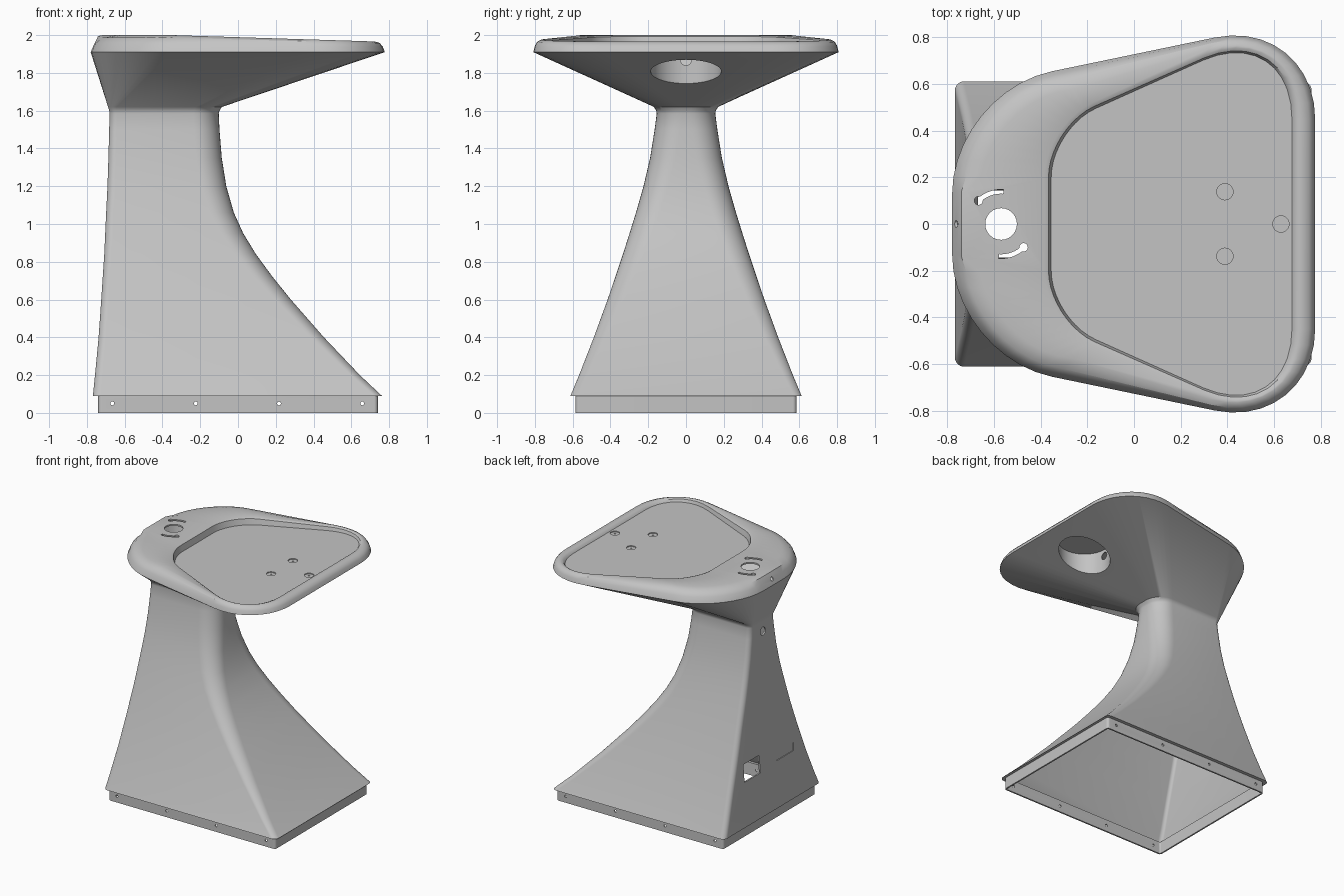
import bpy, bmesh, math
from mathutils import Vector, Matrix

cube = bpy.data.objects.get("Cube")
if cube:
    bpy.data.objects.remove(cube, do_unlink=True)

grey = bpy.data.materials.new("light_grey")
grey.use_nodes = True
COLOUR = (0.55, 0.55, 0.55, 1)
grey.diffuse_color = COLOUR
grey.node_tree.nodes["Principled BSDF"].inputs["Base Color"].default_value = COLOUR

K = 10          # segments per rounded corner
WALL = 0.012    # shell thickness


def make(name, bm):
    mesh = bpy.data.meshes.new(name)
    bm.to_mesh(mesh)
    bm.free()
    ob = bpy.data.objects.new(name, mesh)
    bpy.context.collection.objects.link(ob)
    mesh.materials.append(grey)
    return ob


def activate(ob):
    bpy.ops.object.select_all(action='DESELECT')
    ob.select_set(True)
    bpy.context.view_layer.objects.active = ob


def apply_mod(ob, kind, **settings):
    mod = ob.modifiers.new(kind, kind)
    for key, value in settings.items():
        setattr(mod, key, value)
    activate(ob)
    bpy.ops.object.modifier_apply(modifier=mod.name)


def outline(xb, xf, yb, yf, rb, rf):
    """Four-cornered outline with rounded corners, counter-clockwise from above."""
    c = [Vector(p) for p in ((xf, -yf), (xf, yf), (xb, yb), (xb, -yb))]
    pts = []
    for i, r in enumerate((rf, rf, rb, rb)):
        p = c[i]
        d0, d1 = (c[i - 1] - p).normalized(), (c[(i + 1) % 4] - p).normalized()
        a, b = p + d0 * r, p + d1 * r
        h0, h1 = p + d0 * r * 0.45, p + d1 * r * 0.45
        for k in range(K + 1):
            t = k / K
            s = 1 - t
            pts.append(a * s**3 + h0 * 3 * s * s * t + h1 * 3 * s * t * t + b * t**3)
    return pts


def loft(rings, cap):
    bm = bmesh.new()
    rows = [[bm.verts.new(p) for p in ring] for ring in rings]
    n = len(rows[0])
    for lo, hi in zip(rows, rows[1:]):
        for i in range(n):
            j = (i + 1) % n
            bm.faces.new((lo[i], lo[j], hi[j], hi[i]))
    if cap:
        bm.faces.new(rows[-1])
    return bm


def flat(pts, z):
    return [(p.x, p.y, z) for p in pts]


def cut(ob, pts, depth, place):
    """Subtract a prism: 2D outline extruded along its local z, then placed."""
    n = len(pts)
    bm = loft([[(x, y, 0) for x, y in pts], [(x, y, depth) for x, y in pts]], True)
    bm.verts.ensure_lookup_table()
    bm.faces.new([bm.verts[i] for i in reversed(range(n))])
    bmesh.ops.transform(bm, matrix=place, verts=bm.verts)
    bmesh.ops.recalc_face_normals(bm, faces=bm.faces)
    cutter = make("cutter", bm)
    cutter.hide_render = True
    apply_mod(ob, 'BOOLEAN', operation='DIFFERENCE', solver='EXACT', object=cutter)
    bpy.data.objects.remove(cutter, do_unlink=True)


def disc(r, n=24):
    return [(r * math.cos(2 * math.pi * i / n), r * math.sin(2 * math.pi * i / n)) for i in range(n)]


def at(x, y, z):
    return Matrix.Translation((x, y, z))


ALONG_X = Matrix(((0, 0, 1, 0), (1, 0, 0, 0), (0, 1, 0, 0), (0, 0, 0, 1)))  # local x,y -> y,z
ALONG_Y = Matrix(((1, 0, 0, 0), (0, 0, 1, 0), (0, 1, 0, 0), (0, 0, 0, 1)))  # local x,y -> x,z

# Pedestal sections: z, back x, front x, half width, back radius, front radius
sections = [
    (0.00, -0.74, 0.74, 0.585, 0.02, 0.02),
    (0.09, -0.74, 0.74, 0.585, 0.02, 0.02),
    (0.09, -0.768, 0.762, 0.612, 0.04, 0.04),
    (0.20, -0.757, 0.645, 0.566, 0.04, 0.05),
    (0.40, -0.738, 0.455, 0.488, 0.04, 0.07),
    (0.60, -0.724, 0.280, 0.415, 0.04, 0.09),
    (0.72, -0.716, 0.183, 0.374, 0.04, 0.10),
    (0.84, -0.708, 0.095, 0.334, 0.04, 0.11),
    (0.95, -0.703, 0.028, 0.299, 0.04, 0.12),
    (1.06, -0.698, -0.022, 0.265, 0.04, 0.125),
    (1.20, -0.691, -0.062, 0.225, 0.04, 0.13),
    (1.35, -0.686, -0.086, 0.190, 0.04, 0.135),
    (1.50, -0.682, -0.098, 0.166, 0.04, 0.135),
    (1.585, -0.68, -0.102, 0.155, 0.04, 0.135),
    (1.60, -0.682, -0.098, 0.158, 0.04, 0.135),
    (1.62, -0.688, -0.085, 0.170, 0.045, 0.14),
]
rings = [flat(outline(xb, xf, y, y, rb, rf), z) for z, xb, xf, y, rb, rf in sections]

# Head: flared underside, rounded rim, recessed top panel
RIM_Z, PANEL_Z = 1.91, 1.945
rim = outline(-0.78, 0.777, 0.566, 0.889, 0.436, 0.44)
panel = outline(-0.355, 0.677, 0.41, 0.873, 0.21, 0.42)
rings.append(flat(rim, RIM_Z))


def top_z(x):
    return 2.0 - 0.033 * min(1, max(0, (x + 0.35) / 1.05))


for front, back, tail in (((0.01, 0.5), (0.02, 0.5), (0.02, 0.5)),
                          ((0.027, 0.85), (0.055, 0.85), (0.04, 0.95)),
                          ((0.055, 1.0), (0.12, 1.0), (0.065, 1.0))):
    ring = []
    for r, p in zip(rim, panel):
        d, f = tail if r.x < -0.7 and abs(r.y) < 0.16 else back if r.x < -0.3 else front
        q = r + (p - r).normalized() * d
        ring.append((q.x, q.y, RIM_Z + f * (top_z(q.x) - RIM_Z)))
    rings.append(ring)
for d, drop in ((0.03, 0.0), (0.012, 0.007)):
    ring = []
    for r, p in zip(rim, panel):
        q = p + (r - p).normalized() * d
        ring.append((q.x, q.y, top_z(q.x) - drop))
    rings.append(ring)
rings.append(flat(panel, PANEL_Z))

body = make("stand_body", loft(rings, True))
apply_mod(body, 'SOLIDIFY', thickness=WALL, offset=-1)

# Cable hole and the two curved slots beside it
HX = -0.57
cut(body, disc(0.068), 0.3, at(HX, 0, 1.8))
for turn in (0, math.pi):
    arc = [math.radians(86 + 48 * i / 8) + turn for i in range(9)]
    slot = [(0.148 * math.cos(a), 0.148 * math.sin(a)) for a in arc]
    slot += [(0.13 * math.cos(a), 0.13 * math.sin(a)) for a in reversed(arc)]
    cut(body, slot, 0.2, at(HX, 0, 1.9))
    cut(body, disc(0.018), 0.2, at(HX + 0.139 * math.cos(arc[-1]), 0.139 * math.sin(arc[-1]), 1.9))

# Countersunk bolt holes around the pocket axis
PX, PR = 0.47, 0.187
for k in range(3):
    a = k * 2 * math.pi / 3
    x, y = PX + 0.16 * math.cos(a), 0.16 * math.sin(a)
    cut(body, disc(0.035), 0.05, at(x, y, PANEL_Z - 0.007))
    cut(body, disc(0.008, 12), 0.05, at(x, y, PANEL_Z - 0.010))

# Round pocket opening in the underside
cut(body, disc(PR, 48), 0.42, at(PX, 0, 1.5))

# Openings in the narrow side: port window, shallow plate recess, round holes
window = [(-0.1, -0.07), (0.1, -0.07), (0.1, 0.07), (-0.1, 0.07)]
cut(body, window, 0.2, at(-0.85, 0.21, 0.5) @ ALONG_X)
cut(body, [(x * 1.1, y * 0.75) for x, y in window], 0.121, at(-0.85, -0.205, 0.5) @ ALONG_X)
cut(body, disc(0.032), 0.15, at(-0.8, 0, 1.51) @ ALONG_X)
cut(body, disc(0.015, 16), 0.12, at(-0.82, 0, 1.95) @ ALONG_X)

# Screw holes through the long sides of the base flange
for x in (-0.665, -0.223, 0.217, 0.658):
    cut(body, disc(0.01, 12), 1.4, at(x, 0, 0.05) @ ALONG_Y @ at(0, 0, -0.7))

# Pocket cup, trimmed to the sloping underside
circle = disc(PR + WALL, 48)
lower = [(PX + x, y, 1.625 + 0.337 * (PX + x + 0.085)) for x, y in circle]
upper = [(PX + x, y, 1.932) for x, y in circle]
cup = make("pocket_cup", loft([lower, upper], True))
apply_mod(cup, 'SOLIDIFY', thickness=WALL, offset=-1)
cut(cup, disc(0.03, 16), 0.15, at(PX - 0.27, 0, 1.87) @ ALONG_X)

for ob in (body, cup):
    activate(ob)
    bpy.ops.object.shade_smooth_by_angle(angle=math.radians(35))
